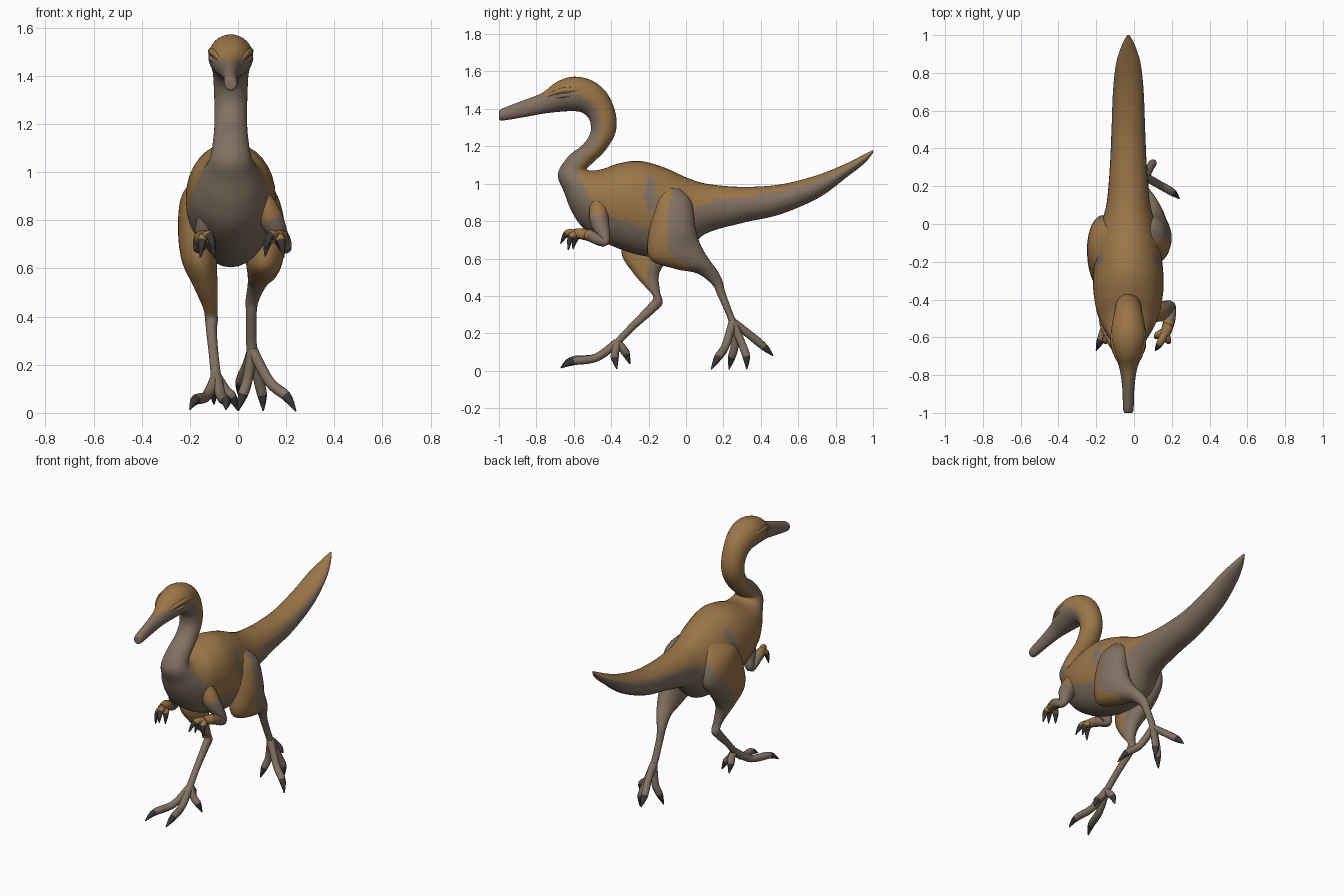
import bpy, bmesh, math
from mathutils import Vector

cube = bpy.data.objects.get("Cube")
if cube:
    bpy.data.objects.remove(cube, do_unlink=True)

AXIS = -0.03   # body centre line
SIDES = 32
STEPS = 6


def make_material(name, colour):
    mat = bpy.data.materials.new(name)
    mat.use_nodes = True
    mat.diffuse_color = (*colour, 1)
    mat.node_tree.nodes["Principled BSDF"].inputs["Base Color"].default_value = (*colour, 1)
    return mat


MATERIALS = [make_material("ochre_brown", (.33, .18, .065)),
             make_material("taupe", (.22, .165, .12)),
             make_material("dark_claw", (.04, .038, .037))]
BROWN, TAUPE, CLAW = range(3)


def smooth_rows(rows, steps=STEPS):
    """Catmull-Rom interpolation of rows of equal length."""
    rows = [Vector(r) for r in rows]
    result = []
    for i in range(len(rows) - 1):
        b, c = rows[i], rows[i + 1]
        a = rows[max(i - 1, 0)]
        d = rows[min(i + 2, len(rows) - 1)]
        for k in range(steps):
            t = k / steps
            result.append(b + (c - a) * t / 2 + (a * 2 - b * 5 + c * 4 - d) * t * t / 2
                          + (b * 3 - a - c * 3 + d) * t ** 3 / 2)
    return result + [rows[-1]]


def skin_rings(name, rings, colour_of):
    """Bridge rings of points, cap both ends, colour faces by (ring, angle)."""
    bm = bmesh.new()
    loops = [[bm.verts.new(p) for p in ring] for ring in rings]
    count = len(loops[0])
    for i, (lower, upper) in enumerate(zip(loops, loops[1:])):
        for j in range(count):
            k = (j + 1) % count
            face = bm.faces.new((lower[j], lower[k], upper[k], upper[j]))
            around = (j + .5) / count
            face.material_index = colour_of(i, 2 * min(around, 1 - around))
    for i, loop in ((0, loops[0]), (len(loops) - 2, loops[-1])):
        bm.faces.new(loop).material_index = colour_of(i, 1)
    bmesh.ops.recalc_face_normals(bm, faces=bm.faces)
    mesh = bpy.data.meshes.new(name)
    bm.to_mesh(mesh)
    bm.free()
    for mat in MATERIALS:
        mesh.materials.append(mat)
    obj = bpy.data.objects.new(name, mesh)
    bpy.context.collection.objects.link(obj)
    bpy.ops.object.select_all(action="DESELECT")
    obj.select_set(True)
    bpy.context.view_layer.objects.active = obj
    bpy.ops.object.shade_smooth_by_angle(angle=math.radians(60))
    return obj


def loft(name, rows):
    """Rows: x, first edge y z, second edge y z, half width, brown share."""
    rows = smooth_rows(rows)
    rings = []
    for x, y1, z1, y2, z2, width, share in rows:
        first, second = Vector((x, y1, z1)), Vector((x, y2, z2))
        middle, half = (first + second) / 2, (first - second) / 2
        ring = []
        for j in range(SIDES):
            a = math.tau * j / SIDES
            ring.append(middle + half * math.cos(a) + Vector((width * math.sin(a), 0, 0)))
        rings.append(ring)
    return skin_rings(name, rings, lambda i, a: BROWN if a < rows[i][-1] else TAUPE)


def tube(name, points, radii, colours):
    """Round limb through points, with one colour per segment."""
    rows = smooth_rows([(*p, r) for p, r in zip(points, radii)])
    centres = [Vector(row[:3]) for row in rows]
    rings = []
    for i, centre in enumerate(centres):
        along = centres[min(i + 1, len(rows) - 1)] - centres[max(i - 1, 0)]
        side = along.cross(Vector((.3, .9, -.2))).normalized()
        up = side.cross(along).normalized()
        radius = max(rows[i][3], .002)
        rings.append([centre + radius * (side * math.cos(a) + up * math.sin(a))
                      for a in (math.tau * j / 12 for j in range(12))])
    return skin_rings(name, rings, lambda i, a: colours[min(i // STEPS, len(colours) - 1)])


def digit(name, points, radius, colour=TAUPE):
    """Toe or finger whose last segment is a claw."""
    last = len(points) - 1
    radii = [radius * (1 - .15 * i / last) for i in range(last)] + [.003]
    return tube(name, points, radii, [colour] * (last - 1) + [CLAW])


# Head and neck: upper edge, lower edge, half width, brown share
head_neck = [
    (-1, 1.38, -1, 1.355, .012, 0),
    (-.985, 1.4, -.985, 1.338, .027, 0),
    (-.87, 1.445, -.87, 1.355, .032, 0),
    (-.77, 1.485, -.76, 1.375, .047, .25),
    (-.69, 1.545, -.67, 1.385, .078, .42),
    (-.6, 1.572, -.6, 1.388, .093, .48),
    (-.5, 1.55, -.555, 1.38, .086, .55),
    (-.42, 1.48, -.525, 1.355, .075, .55),
    (-.375, 1.37, -.51, 1.32, .07, .55),
    (-.378, 1.27, -.512, 1.27, .068, .55),
    (-.43, 1.18, -.55, 1.21, .068, .5),
    (-.5, 1.11, -.63, 1.145, .074, .45),
]
# Torso and tail
torso_tail = [
    (-.53, 1.08, -.685, 1.05, .085, .4),
    (-.5, 1.07, -.65, .95, .11, .44),
    (-.44, 1.08, -.61, .85, .14, .53),
    (-.36, 1.108, -.54, .755, .17, .6),
    (-.25, 1.122, -.39, .665, .187, .64),
    (-.12, 1.088, -.2, .61, .175, .64),
    (.01, 1.03, -.02, .62, .145, .52),
    (.12, .998, .1, .73, .115, .42),
    (.3, .983, .3, .79, .098, .35),
    (.5, .995, .5, .835, .089, .34),
    (.7, 1.045, .71, .925, .081, .34),
    (.85, 1.105, .86, 1.035, .064, .36),
    (.95, 1.155, .955, 1.11, .032, .45),
    (1, 1.18, 1, 1.165, .006, .5),
]
body = loft("body", [(AXIS, *row) for row in head_neck + torso_tail])

# Pale flank patch in front of each thigh
for face in body.data.polygons:
    x, y, z = face.center
    if abs(x - AXIS) > .1 and math.hypot((y + .19) / .035, (z - .94) / .1) < 1:
        face.material_index = TAUPE

# Brow ridges over sunken eyes
for side, label in ((1, "left"), (-1, "right")):
    brow = [(AXIS + side * d, y, z) for d, y, z in
            ((.035, -.76, 1.455), (.064, -.69, 1.49), (.08, -.6, 1.502), (.068, -.5, 1.49))]
    tube(label + "_brow", brow, (.004, .014, .015, .004), [BROWN])
    socket = [(AXIS + side * d, y, z) for d, y, z in
              ((.046, -.73, 1.45), (.08, -.65, 1.472), (.074, -.54, 1.47))]
    tube(label + "_eye_socket", socket, (.004, .013, .004), [TAUPE])

# Left leg, swung back: front edge, rear edge
loft("left_leg", [
    (.08, -.13, .98, -.03, .97, .02, .5),
    (.1, -.17, .9, .03, .9, .065, .46),
    (.115, -.2, .74, .05, .77, .083, .44),
    (.11, -.195, .6, .075, .68, .078, .46),
    (.1, -.06, .545, .12, .6, .06, .4),
    (.08, .06, .52, .165, .54, .04, 0),
    (.06, .14, .46, .195, .48, .028, 0),
    (.055, .17, .4, .21, .42, .022, 0),
    (.055, .215, .3, .25, .31, .022, 0),
    (.06, .235, .24, .275, .25, .022, 0),
])

# Right leg, stepping forward
loft("right_leg", [
    (-.13, -.16, 1, -.03, .98, .02, 1),
    (-.16, -.25, .93, .03, .88, .072, .85),
    (-.165, -.32, .78, .04, .75, .084, .62),
    (-.16, -.345, .63, -.06, .63, .073, .58),
    (-.135, -.28, .52, -.14, .53, .05, .5),
    (-.115, -.21, .44, -.14, .43, .03, .3),
    (-.11, -.175, .395, -.125, .365, .026, 0),
    (-.11, -.2, .355, -.16, .32, .022, 0),
    (-.1, -.3, .25, -.28, .215, .02, 0),
    (-.09, -.39, .155, -.37, .12, .022, 0),
])

# Toes fan out from the end of each foot
left_root, right_root = (.06, .25, .26), (-.09, -.37, .15)
left_toes = {
    "outer": [(.13, .21, .13), (.2, .17, .07), (.24, .135, .008)],
    "middle": [(.04, .26, .14), (.02, .245, .075), (0, .23, .008)],
    "inner": [(.085, .3, .14), (.1, .322, .075), (.105, .325, .008)],
    "rear": [(.04, .33, .2), (.01, .415, .13), (0, .465, .08)],
}
right_toes = {
    "outer": [(-.13, -.48, .07), (-.175, -.61, .055), (-.2, -.67, .015)],
    "middle": [(-.07, -.48, .07), (-.05, -.6, .05), (-.05, -.67, .015)],
    "inner": [(-.05, -.38, .09), (-.025, -.38, .065), (0, -.37, .01)],
    "rear": [(-.09, -.34, .12), (-.1, -.32, .09), (-.1, -.3, .035)],
}
for label, root, toes in (("left", left_root, left_toes), ("right", right_root, right_toes)):
    for place, points in toes.items():
        digit(f"{label}_{place}_toe", [root] + points, .023)

# Folded arms with sharp elbows and three clawed fingers each
arm_path = [(.1, -.47, .92), (.15, -.465, .81), (.205, -.435, .69), (.195, -.52, .725), (.175, -.59, .735)]
finger_paths = [
    [(.175, -.58, .735), (.15, -.635, .735), (.13, -.67, .68)],
    [(.18, -.58, .73), (.19, -.615, .715), (.2, -.63, .645)],
    [(.17, -.57, .73), (.14, -.59, .71), (.13, -.605, .65)],
]
for label, offset, reach in (("left", AXIS, 1.1), ("right", 0, -.78)):
    def placed(path):
        return [(offset + reach * d, y, z) for d, y, z in path]
    tube(label + "_arm", placed(arm_path), (.04, .052, .026, .032, .026), [BROWN, TAUPE, TAUPE, BROWN])
    for number, path in enumerate(finger_paths):
        digit(f"{label}_finger_{number}", placed(path), .02, BROWN)
